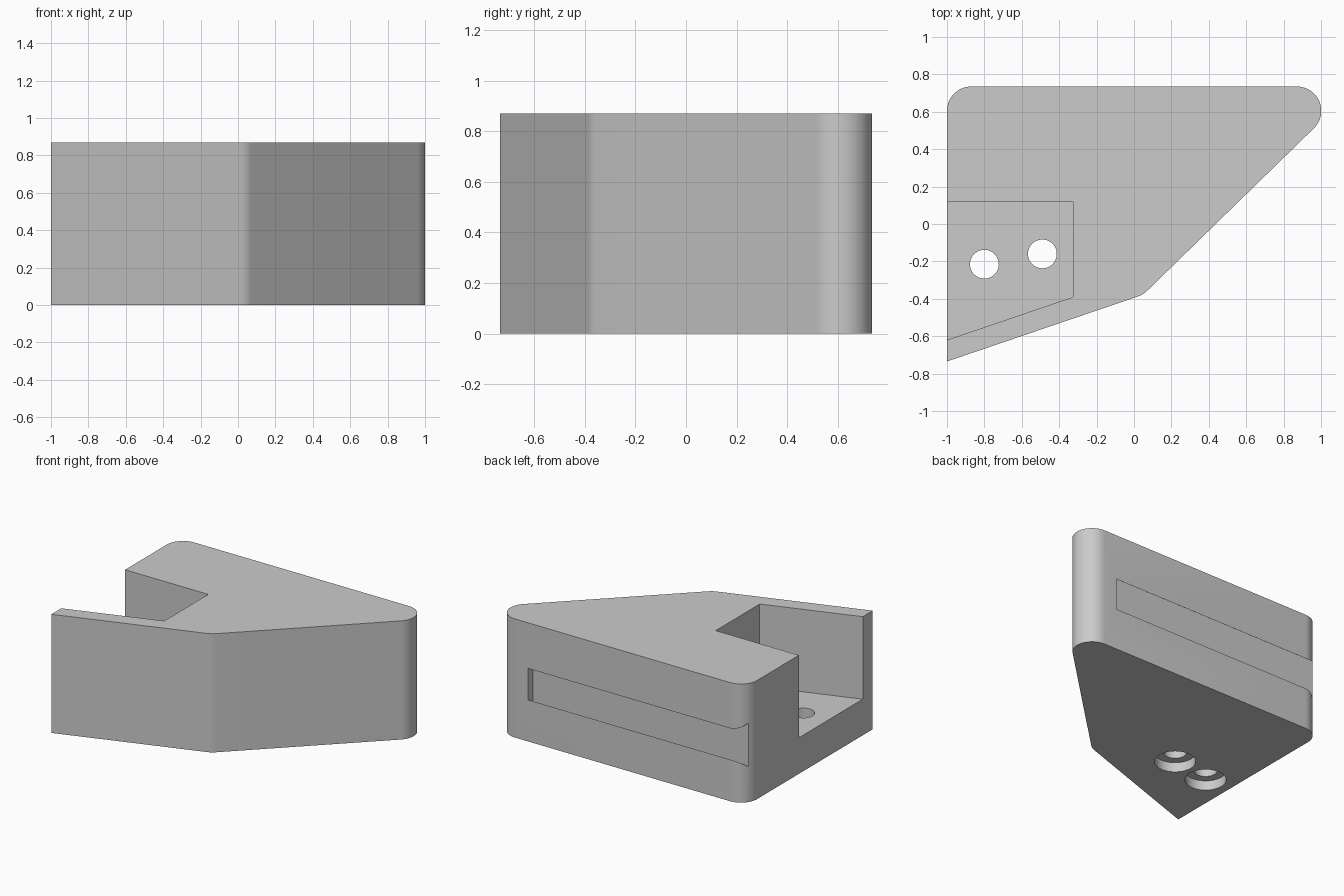
import bpy
import bmesh
import math
from mathutils import Vector

HEIGHT = 0.87
BACK = 0.735
ROUND = 0.13

cube = bpy.data.objects.get("Cube")
if cube:
    bpy.data.objects.remove(cube, do_unlink=True)

grey = bpy.data.materials.new("plain_grey")
grey.use_nodes = True
grey.diffuse_color = (0.6, 0.6, 0.6, 1)
grey.node_tree.nodes["Principled BSDF"].inputs["Base Color"].default_value = (0.6, 0.6, 0.6, 1)


def fillet(prev, corner, nxt, radius, steps=16):
    """Arc points that round one corner of an outline."""
    p = Vector(corner)
    a = (Vector(prev) - p).normalized()
    b = (Vector(nxt) - p).normalized()
    half = a.angle(b) / 2
    centre = p + (a + b).normalized() * radius / math.sin(half)
    reach = radius / math.tan(half)
    start, end = p + a * reach - centre, p + b * reach - centre
    turn = start.angle_signed(end)
    first = math.atan2(start.y, start.x)
    points = []
    for i in range(steps + 1):
        t = first - turn * i / steps
        points.append(centre + radius * Vector((math.cos(t), math.sin(t))))
    return points


def prism(name, points, direction):
    """Solid made by sweeping a flat outline along a direction."""
    bm = bmesh.new()
    face = bm.faces.new([bm.verts.new(p) for p in points])
    swept = bmesh.ops.extrude_face_region(bm, geom=[face], use_keep_orig=True)
    moved = [g for g in swept["geom"] if isinstance(g, bmesh.types.BMVert)]
    bmesh.ops.translate(bm, verts=moved, vec=direction)
    bmesh.ops.recalc_face_normals(bm, faces=bm.faces)
    mesh = bpy.data.meshes.new(name)
    bm.to_mesh(mesh)
    bm.free()
    mesh.materials.append(grey)
    obj = bpy.data.objects.new(name, mesh)
    bpy.context.collection.objects.link(obj)
    return obj


def upright(name, outline, bottom, top):
    return prism(name, [(x, y, bottom) for x, y in outline], (0, 0, top - bottom))


def cylinder(name, centre, radius, bottom, top, sides=48):
    ring = [(centre[0] + radius * math.cos(math.tau * i / sides),
             centre[1] + radius * math.sin(math.tau * i / sides)) for i in range(sides)]
    return upright(name, ring, bottom, top)


# Body: four-cornered block, sharp at the front right, rounded elsewhere
corners = [(-1, -BACK), (0.049, -0.378), (1.191, BACK), (-1, BACK)]
outline = [corners[0]]
for i in (1, 2, 3):
    outline += fillet(corners[i - 1], corners[i], corners[(i + 1) % 4], ROUND)
body = upright("block_body", outline, 0, HEIGHT)

# Pocket open to the top and the right side
cutters = [upright("pocket_cutter",
                   [(-1.1, -0.654), (-0.325, -0.39), (-0.325, 0.12), (-1.1, 0.12)],
                   0.265, 1)]

# Undercut slot along the back, open at the rounded right corner
slot_z, mouth, inner, depth = 0.42, 0.115, 0.16, 0.06
lip = mouth - (inner - mouth) / 2
profile = [(BACK + depth / 2, -lip), (BACK - depth, -inner),
           (BACK - depth, inner), (BACK + depth / 2, lip)]
cutters.append(prism("slot_cutter", [(-1.1, y, slot_z + z) for y, z in profile],
                     (1.868, 0, 0)))

# Two screw holes through the pocket floor, recessed underneath
for centre in [(-0.8, -0.215), (-0.49, -0.16)]:
    cutters.append(cylinder("hole_cutter", centre, 0.077, -0.1, 0.4))
    cutters.append(cylinder("recess_cutter", centre, 0.137, -0.1, 0.07))

bpy.ops.object.select_all(action="DESELECT")
bpy.context.view_layer.objects.active = body
body.select_set(True)
for cutter in cutters:
    cutter.hide_render = True
    cut = body.modifiers.new("cut", "BOOLEAN")
    cut.operation = "DIFFERENCE"
    cut.solver = "EXACT"
    cut.object = cutter
    bpy.ops.object.modifier_apply(modifier=cut.name)
    bpy.data.objects.remove(cutter, do_unlink=True)

bpy.ops.object.shade_smooth_by_angle(angle=math.radians(20))
